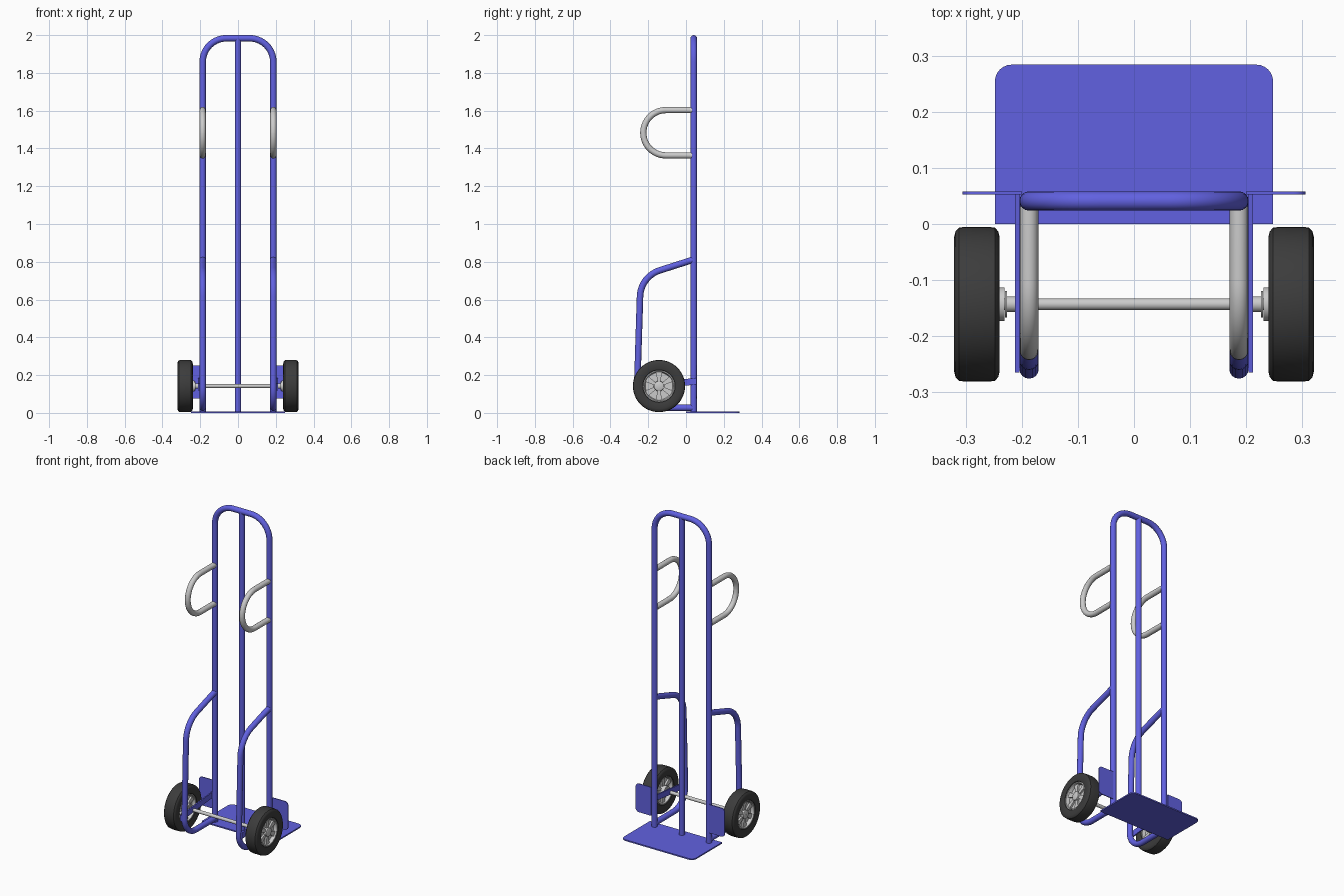
import bpy, bmesh, math
from mathutils import Vector, Matrix

if "Cube" in bpy.data.objects:
    bpy.data.objects.remove(bpy.data.objects["Cube"])


def material(name, col):
    m = bpy.data.materials.new(name)
    m.diffuse_color = (*col, 1)
    m.use_nodes = True
    m.node_tree.nodes["Principled BSDF"].inputs["Base Color"].default_value = m.diffuse_color
    return m


BLUE = material("blue_paint", (0.12, 0.12, 0.75))
RUBBER = material("rubber", (0.045, 0.045, 0.045))


def finish(ob, mat):
    if mat:
        ob.data.materials.append(mat)
    bpy.ops.object.select_all(action='DESELECT')
    ob.select_set(True)
    bpy.context.view_layer.objects.active = ob
    if ob.type == 'CURVE':
        bpy.ops.object.convert(target='MESH')
        ob = bpy.context.object
    bpy.ops.object.shade_smooth_by_angle(angle=math.radians(35))
    return ob


def fillet(pts, radii, n=10):
    """Round the inner corners of a polyline."""
    pts = [Vector(p) for p in pts]
    out = [pts[0]]
    for a, p, b, r in zip(pts, pts[1:], pts[2:], radii):
        u, v = (a - p).normalized(), (b - p).normalized()
        half = u.angle(v) / 2
        c = p + (u + v).normalized() * (r / math.sin(half))
        t = r / math.tan(half)
        s, e = (p + u * t - c).normalized(), (p + v * t - c).normalized()
        out += [c + s.slerp(e, i / n).normalized() * r for i in range(n + 1)]
    return out + [pts[-1]]


def tube(name, pts, r, mat=None):
    cu = bpy.data.curves.new(name, 'CURVE')
    cu.dimensions = '3D'
    cu.bevel_depth, cu.bevel_resolution, cu.use_fill_caps = r, 6, True
    sp = cu.splines.new('POLY')
    sp.points.add(len(pts) - 1)
    for q, p in zip(sp.points, pts):
        q.co = (*p, 1)
    ob = bpy.data.objects.new(name, cu)
    bpy.context.collection.objects.link(ob)
    return finish(ob, mat)


def from_bmesh(name, bm, mat=None):
    bmesh.ops.recalc_face_normals(bm, faces=bm.faces)
    me = bpy.data.meshes.new(name)
    bm.to_mesh(me)
    bm.free()
    ob = bpy.data.objects.new(name, me)
    bpy.context.collection.objects.link(ob)
    return finish(ob, mat)


def plate(name, outline, extrude, mat=None):
    bm = bmesh.new()
    f = bm.faces.new([bm.verts.new(p) for p in outline])
    g = bmesh.ops.extrude_face_region(bm, geom=[f], use_keep_orig=True)
    bmesh.ops.translate(bm, vec=extrude, verts=[v for v in g['geom'] if isinstance(v, bmesh.types.BMVert)])
    return from_bmesh(name, bm, mat)


def lathe(bm, profile, centre, n=48):
    """Revolve a closed (x, radius) profile around the x axis."""
    rings = []
    for i in range(n):
        a = 2 * math.pi * i / n
        rings.append([bm.verts.new(Vector(centre) + Vector((x, r * math.cos(a), r * math.sin(a))))
                      for x, r in profile])
    m = len(profile)
    for i in range(n):
        A, B = rings[i], rings[(i + 1) % n]
        for j in range(m):
            k = (j + 1) % m
            bm.faces.new((A[j], A[k], B[k], B[j]))


def both(half):
    return half + [(-x, r) for x, r in reversed(half)]


TX, FY, R = 0.187, 0.041, 0.0172
AY, AZ = -0.143, 0.142

# Main hoop and centre upright
tube("main_frame", fillet([(-TX, FY, 0.004), (-TX, FY, 1.983), (TX, FY, 1.983), (TX, FY, 0.004)],
                          [0.125, 0.125], 14), R, BLUE)
tube("centre_upright", [(0, FY, 0.004), (0, FY, 1.983)], R, BLUE)

# Toe plate
plate("toe_plate", fillet([(-0.248, 0, 0), (-0.248, 0.284, 0), (0.248, 0.284, 0), (0.248, 0, 0)],
                          [0.03, 0.03], 6), (0, 0, 0.008), BLUE)

# Axle
tube("axle", [(-0.3, AY, AZ), (0.3, AY, AZ)], 0.0105)

for s, side in ((-1, "left"), (1, "right")):
    x = s * TX
    # Hand grip loop
    tube(side + "_handle", fillet([(x, FY - 0.01, 1.603), (x, -0.226, 1.603), (x, -0.226, 1.363),
                                   (x, FY - 0.01, 1.363)], [0.1199, 0.1199], 14), 0.0165)
    # Curved rear rail
    tube(side + "_rear_rail", fillet([(x, FY, 0.812), (x, -0.24, 0.722), (x, -0.262, 0.027), (x, FY, 0.027)],
                                     [0.15, 0.11], 12), R, BLUE)
    # Flat bar carrying the axle
    plate(side + "_axle_bar", [(s * 0.204, -0.265, 0.118), (s * 0.204, 0.055, 0.15),
                               (s * 0.204, 0.055, 0.185), (s * 0.204, -0.265, 0.155)],
          (s * 0.008, 0, 0), BLUE)
    # Wheel guard plate
    plate(side + "_wheel_guard", fillet([(s * 0.2, 0.053, 0.075), (s * 0.306, 0.053, 0.075),
                                         (s * 0.306, 0.053, 0.252), (s * 0.2, 0.053, 0.252)],
                                        [0.022, 0.022], 6), (0, 0.005, 0), BLUE)
    # Axle collar and washers
    bm = bmesh.new()
    for x0, x1, r in ((0.205, 0.226, 0.014), (0.226, 0.23, 0.024), (0.231, 0.25, 0.03)):
        lathe(bm, [(s * x0, 0.009), (s * x0, r), (s * x1, r), (s * x1, 0.009)], (0, AY, AZ), 32)
    from_bmesh(side + "_axle_collar", bm)

    wheel = (s * 0.28, AY, AZ)
    # Tyre
    bm = bmesh.new()
    lathe(bm, both([(0.03, 0.08), (0.037, 0.086), (0.0405, 0.1), (0.0405, 0.12), (0.038, 0.13),
                    (0.032, 0.1365), (0.02, 0.138)]), wheel)
    from_bmesh(side + "_tyre", bm, RUBBER)
    # Rim with dished web, hub and tapered spokes
    bm = bmesh.new()
    lathe(bm, both([(0.034, 0.084), (0.034, 0.078), (0.014, 0.072), (0.014, 0.028), (0.032, 0.026),
                    (0.034, 0.023), (0.034, 0.001)])[::-1], wheel)
    for i in range(6):
        g = bmesh.ops.create_cube(bm, size=1)['verts']
        for v in g:
            outer = v.co.z > 0
            v.co = (v.co.x * 0.05, v.co.y * (0.032 if outer else 0.016), 0.077 if outer else 0.022)
        bmesh.ops.transform(bm, verts=g, matrix=Matrix.Translation(wheel) @ Matrix.Rotation(i * math.pi / 3, 4, 'X'))
    from_bmesh(side + "_rim", bm)
